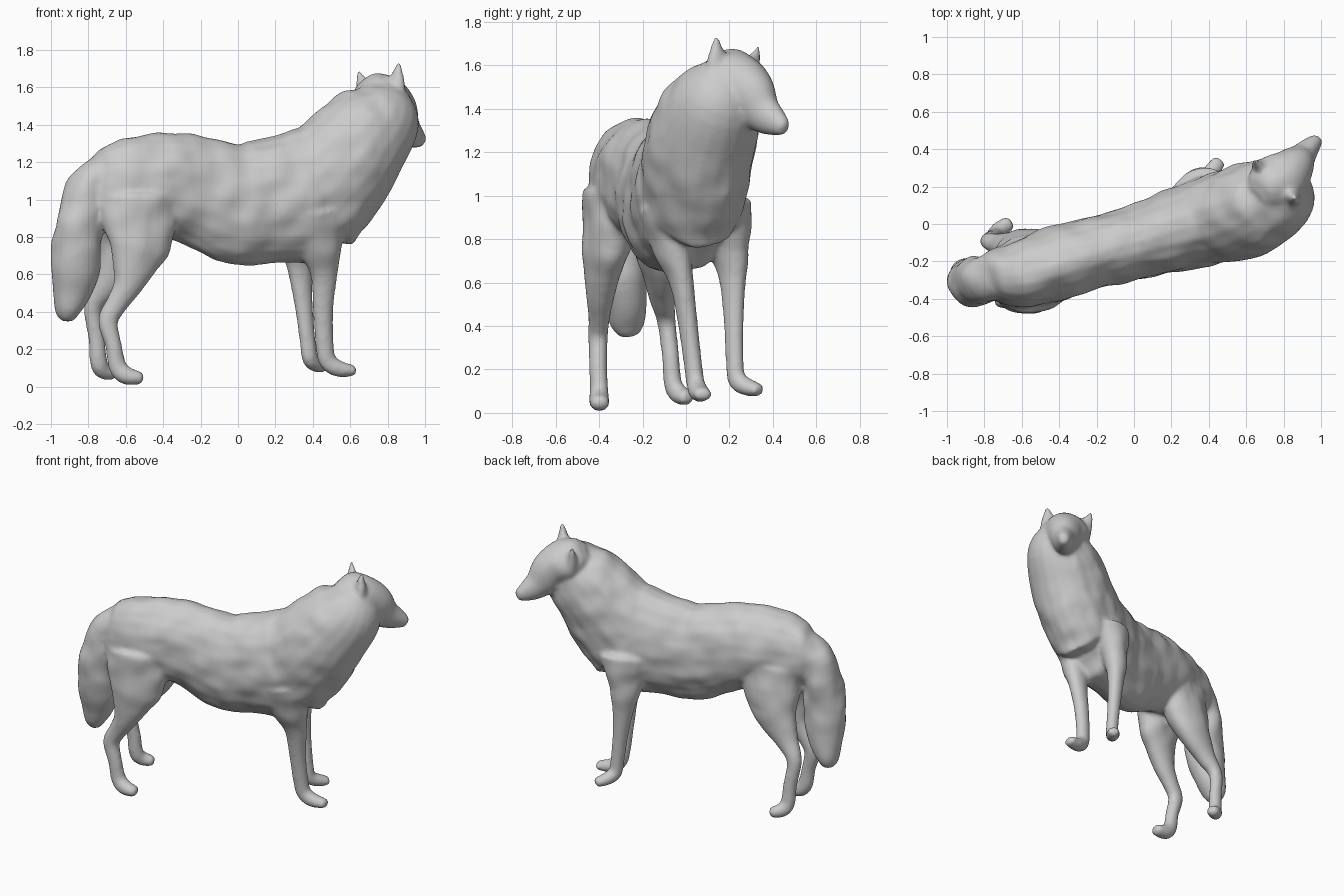
import bpy, bmesh, math
from mathutils import Vector, noise

old = bpy.data.objects.get("Cube")
if old:
    bpy.data.objects.remove(old, do_unlink=True)

fur = bpy.data.materials.new("grey_fur")
fur.use_nodes = True
fur.diffuse_color = (0.6, 0.6, 0.6, 1)
fur.node_tree.nodes["Principled BSDF"].inputs["Base Color"].default_value = (0.6, 0.6, 0.6, 1)

BODY_SIDE = (-0.27, 0.96, 0)
HEAD_SIDE = (-0.7, 0.7, 0)
SIDES, STEPS = 20, 4
parts = []


def spline(keys):
    """Smooth curve through rings given as (x, y, z, half width, half depth)."""
    out = []
    for i in range(len(keys) - 1):
        a, b, c, d = (keys[min(max(i + k, 0), len(keys) - 1)] for k in (-1, 0, 1, 2))
        for s in range(STEPS):
            t = s / STEPS
            out.append([0.5 * (2 * q + (r - p) * t + (2 * p - 5 * q + 4 * r - w) * t**2
                               + (3 * q - p - 3 * r + w) * t**3)
                        for p, q, r, w in zip(a, b, c, d)])
    return out + [list(keys[-1])]


def loft(name, keys, side=BODY_SIDE):
    """Closed tube of elliptical rings with rounded ends."""
    rings = spline(keys)
    pos = [Vector(r[:3]) for r in rings]
    n = len(rings)
    tan = [(pos[min(i + 1, n - 1)] - pos[max(i - 1, 0)]).normalized() for i in range(n)]
    data = [(pos[i], tan[i], rings[i][3], rings[i][4]) for i in range(n)]
    for end, sign in ((0, -1), (-1, 1)):
        p, t, w, h = data[end]
        cap = (p + t * sign * 0.4 * min(w, h), t, w * 0.6, h * 0.6)
        data.insert(0 if end == 0 else len(data), cap)
    bm = bmesh.new()
    loops = []
    for p, t, w, h in data:
        s = Vector(side)
        s = (s - t * s.dot(t)).normalized()
        u = s.cross(t)
        angles = [math.tau * k / SIDES for k in range(SIDES)]
        loops.append([bm.verts.new(p + s * w * math.cos(a) + u * h * math.sin(a)) for a in angles])
    for a, b in zip(loops, loops[1:]):
        for k in range(SIDES):
            j = (k + 1) % SIDES
            bm.faces.new((a[k], a[j], b[j], b[k]))
    bm.faces.new(loops[0])
    bm.faces.new(loops[-1])
    bmesh.ops.recalc_face_normals(bm, faces=bm.faces)
    mesh = bpy.data.meshes.new(name)
    bm.to_mesh(mesh)
    bm.free()
    obj = bpy.data.objects.new(name, mesh)
    bpy.context.collection.objects.link(obj)
    parts.append(obj)


# Trunk, mane and head
loft("torso", [(-.80, -.31, 1.09, .10, .13), (-.74, -.29, 1.08, .15, .21), (-.62, -.27, 1.07, .18, .26),
               (-.4, -.21, 1.08, .20, .275), (-.2, -.15, 1.04, .195, .295), (0, -.1, .98, .20, .33),
               (.2, -.04, 1.0, .22, .34), (.38, .01, 1.02, .23, .36), (.5, .05, 1.02, .19, .27)])
loft("neck_mane", [(.38, .02, 1.0, .23, .34), (.53, .05, 1.155, .25, .31), (.65, .09, 1.31, .245, .275),
                   (.76, .14, 1.445, .21, .23), (.80, .17, 1.54, .15, .16)])
loft("head", [(.70, .16, 1.55, .13, .12), (.77, .22, 1.525, .155, .145), (.84, .29, 1.465, .12, .135),
              (.89, .35, 1.385, .08, .1), (.94, .41, 1.34, .055, .07), (.98, .45, 1.315, .036, .042)],
     HEAD_SIDE)
loft("right_ear", [(.83, .15, 1.54, .075, .05), (.845, .145, 1.62, .06, .04),
                   (.855, .14, 1.69, .03, .022), (.86, .14, 1.735, .01, .01)], HEAD_SIDE)
loft("left_ear", [(.70, .28, 1.52, .07, .045), (.675, .305, 1.60, .05, .035),
                  (.655, .325, 1.655, .028, .02), (.645, .33, 1.69, .01, .01)], HEAD_SIDE)
loft("tail", [(-.72, -.28, 1.15, .12, .1), (-.81, -.30, 1.04, .13, .12), (-.85, -.31, .85, .13, .13),
              (-.865, -.30, .65, .12, .135), (-.885, -.28, .52, .1, .11), (-.91, -.27, .42, .085, .075),
              (-.915, -.265, .37, .06, .05)])

# Legs, each ending in a paw
loft("hind_right_leg", [(-.53, -.33, 1.0, .14, .22), (-.525, -.365, .8, .11, .19), (-.55, -.385, .67, .085, .135),
                        (-.59, -.395, .54, .065, .08), (-.65, -.4, .44, .05, .06), (-.695, -.405, .35, .045, .055),
                        (-.665, -.405, .22, .042, .045), (-.645, -.4, .11, .042, .05),
                        (-.6, -.4, .06, .048, .05), (-.52, -.395, .045, .045, .035)])
loft("hind_left_leg", [(-.55, -.18, 1.0, .13, .22), (-.57, -.14, .8, .11, .18), (-.63, -.12, .66, .085, .13),
                       (-.71, -.11, .53, .06, .075), (-.775, -.09, .42, .043, .05), (-.755, -.07, .25, .04, .045),
                       (-.745, -.06, .13, .042, .048), (-.72, -.03, .085, .045, .047), (-.665, .005, .07, .042, .034)])
loft("front_right_leg", [(.42, -.10, .95, .12, .18), (.44, -.06, .75, .085, .12), (.46, -.02, .6, .055, .075),
                         (.455, .01, .4, .045, .055), (.465, .035, .2, .042, .05), (.485, .045, .13, .042, .05),
                         (.54, .06, .095, .048, .045), (.62, .08, .085, .042, .03)])
loft("front_left_leg", [(.34, .16, .95, .13, .18), (.33, .2, .75, .08, .11), (.335, .215, .6, .055, .07),
                        (.355, .22, .4, .043, .05), (.375, .225, .22, .04, .045), (.385, .235, .15, .042, .045),
                        (.415, .28, .12, .046, .042), (.455, .335, .105, .04, .03)], (-.6, .8, 0))

# Fuse all parts into one skin
bpy.ops.object.select_all(action='DESELECT')
for p in parts:
    p.select_set(True)
bpy.context.view_layer.objects.active = parts[0]
bpy.ops.object.join()
wolf = bpy.context.view_layer.objects.active
wolf.name = wolf.data.name = "wolf_body"
skin = wolf.modifiers.new("fuse", 'REMESH')
skin.mode = 'VOXEL'
skin.voxel_size = 0.013
bpy.ops.object.modifier_apply(modifier=skin.name)

# Soften the joins, then raise shallow tufts on the coat
bm = bmesh.new()
bm.from_mesh(wolf.data)
for _ in range(5):
    bmesh.ops.smooth_vert(bm, verts=bm.verts, factor=0.5, use_axis_x=True, use_axis_y=True, use_axis_z=True)
bm.normal_update()
moves = []
for v in bm.verts:
    coat = min(max((v.co.z - 0.6) / 0.15, 0), 1) * min(max((0.86 - v.co.x) / 0.1, 0), 1)
    moves.append(v.normal * 0.014 * coat * noise.noise(v.co * 8))
for v, m in zip(bm.verts, moves):
    v.co += m
bm.to_mesh(wolf.data)
bm.free()
wolf.data.materials.clear()
wolf.data.materials.append(fur)
bpy.ops.object.shade_smooth()
